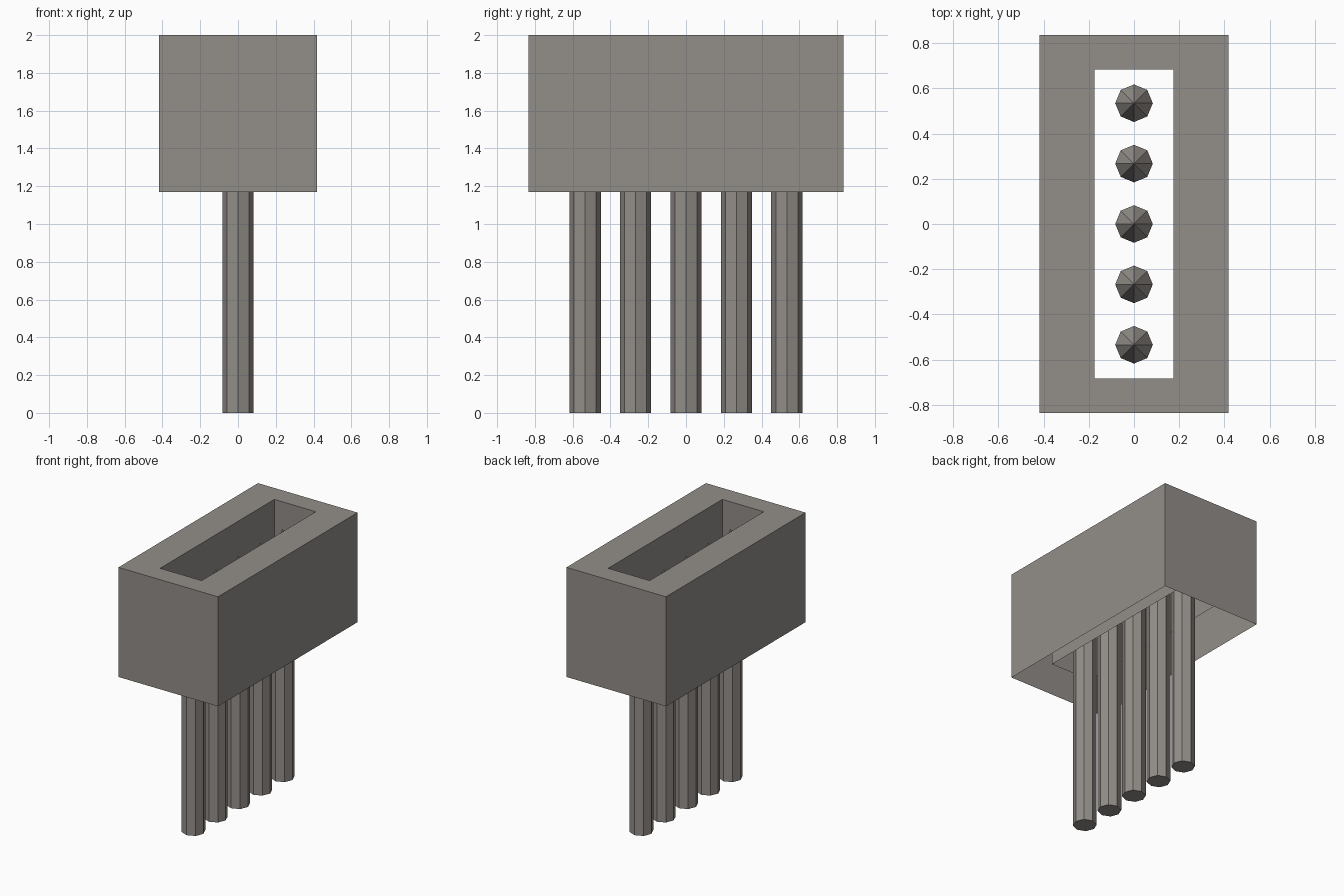
import bpy, bmesh, math

if "Cube" in bpy.data.objects:
    bpy.data.objects.remove(bpy.data.objects["Cube"])

grey = bpy.data.materials.new("warm_grey")
grey.diffuse_color = (0.29, 0.27, 0.25, 1)
grey.use_nodes = True
grey.node_tree.nodes["Principled BSDF"].inputs["Base Color"].default_value = grey.diffuse_color


def finish(bm, name):
    mesh = bpy.data.meshes.new(name)
    bm.to_mesh(mesh)
    bm.free()
    mesh.materials.append(grey)
    ob = bpy.data.objects.new(name, mesh)
    bpy.context.collection.objects.link(ob)
    return ob


def ring(bm, hx, hy, z):
    return [bm.verts.new((sx * hx, sy * hy, z))
            for sx, sy in ((-1, -1), (1, -1), (1, 1), (-1, 1))]


# Housing: open-bottomed shell, flat rim, and a shorter inner sleeve
bm = bmesh.new()
loops = [ring(bm, 0.417, 0.835, 1.17),
         ring(bm, 0.417, 0.835, 2.0),
         ring(bm, 0.174, 0.683, 2.0),
         ring(bm, 0.174, 0.683, 1.30)]
for a, b in zip(loops, loops[1:]):
    for i in range(4):
        j = (i + 1) % 4
        bm.faces.new((a[i], a[j], b[j], b[i]))
finish(bm, "housing")

# Pins: eight-sided rods with pointed tips
R, SHOULDER, TIP = 0.083, 1.72, 1.88
for n in range(5):
    y = (n - 2) * 0.267
    bm = bmesh.new()
    low, high = [[bm.verts.new((R * math.cos(k * math.pi / 4),
                                y + R * math.sin(k * math.pi / 4), z))
                  for k in range(8)] for z in (0, SHOULDER)]
    tip = bm.verts.new((0, y, TIP))
    bm.faces.new(low[::-1])
    for k in range(8):
        m = (k + 1) % 8
        bm.faces.new((low[k], low[m], high[m], high[k]))
        bm.faces.new((high[k], high[m], tip))
    finish(bm, f"pin_{n + 1}")
